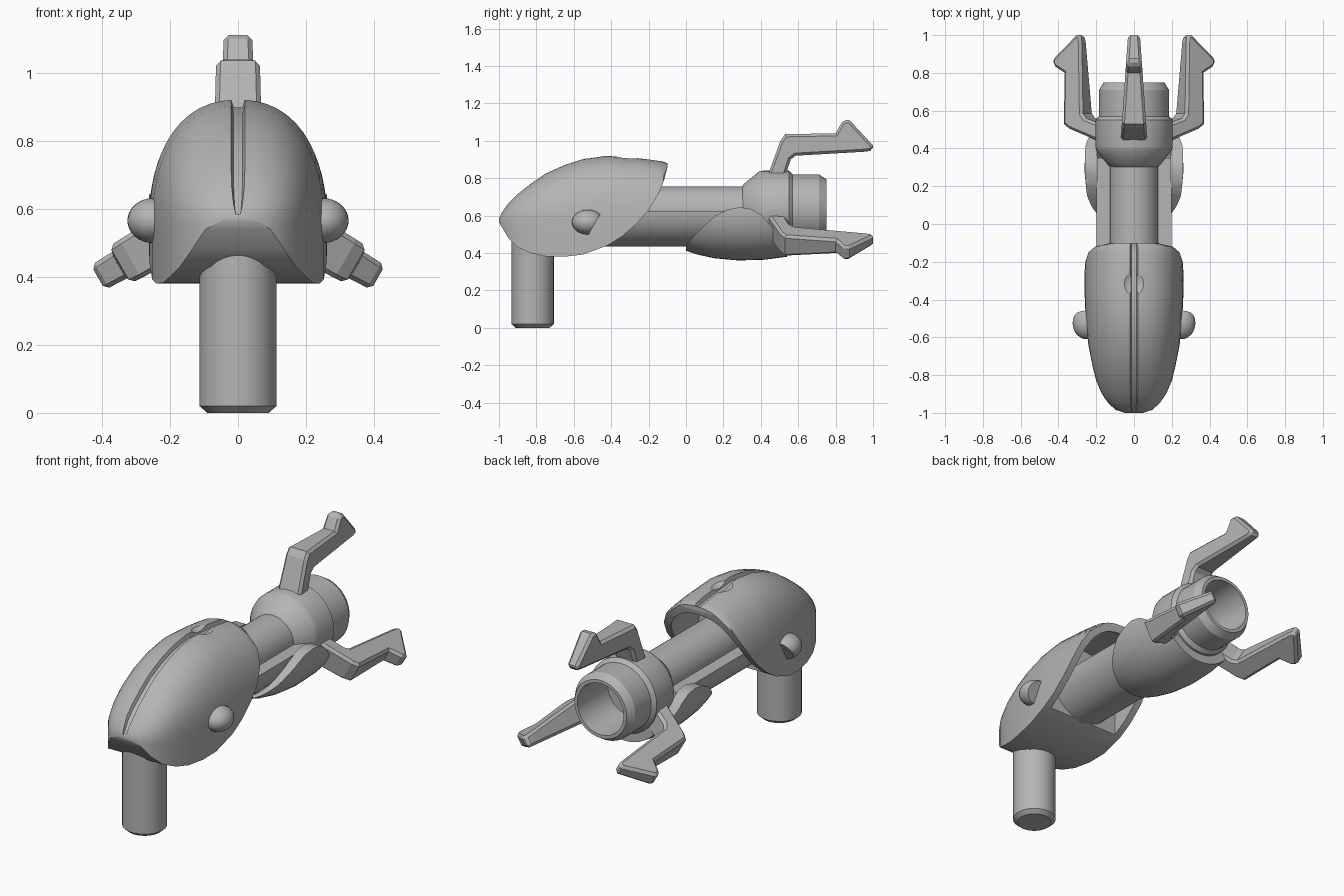
import bpy, bmesh, math
from mathutils import Vector, Matrix

cube = bpy.data.objects.get("Cube")
if cube:
    bpy.data.objects.remove(cube, do_unlink=True)

grey = bpy.data.materials.new("plain_grey")
grey.use_nodes = True
COLOUR = (0.46, 0.46, 0.46, 1)
grey.diffuse_color = COLOUR
grey.node_tree.nodes["Principled BSDF"].inputs["Base Color"].default_value = COLOUR

AXIS_Z = 0.635  # height of the barrel axis


def make(name, bm):
    bmesh.ops.recalc_face_normals(bm, faces=bm.faces)
    mesh = bpy.data.meshes.new(name)
    bm.to_mesh(mesh)
    bm.free()
    mesh.materials.append(grey)
    obj = bpy.data.objects.new(name, mesh)
    bpy.context.collection.objects.link(obj)
    return obj


def select(obj):
    bpy.ops.object.select_all(action='DESELECT')
    bpy.context.view_layer.objects.active = obj
    obj.select_set(True)


def smooth(obj, angle=35):
    select(obj)
    bpy.ops.object.shade_smooth_by_angle(angle=math.radians(angle))


def boolean(obj, cutter, operation):
    mod = obj.modifiers.new("cut", 'BOOLEAN')
    mod.object, mod.operation, mod.solver = cutter, operation, 'EXACT'
    select(obj)
    bpy.ops.object.modifier_apply(modifier=mod.name)
    bpy.data.objects.remove(cutter, do_unlink=True)


def bridge(bm, rings, closed=False):
    """Join rings of equal length with quads; cap the ends unless closed."""
    rows = [[bm.verts.new(p) for p in ring] for ring in rings]
    pairs = list(zip(rows, rows[1:])) + ([(rows[-1], rows[0])] if closed else [])
    for a, b in pairs:
        for i in range(len(a)):
            j = (i + 1) % len(a)
            bm.faces.new((a[i], a[j], b[j], b[i]))
    if not closed:
        bm.faces.new(rows[0])
        bm.faces.new(rows[-1])


def lathe(name, profile, z=AXIS_Z, closed=False, steps=48):
    """Spin (y, radius) points around the barrel axis."""
    bm = bmesh.new()
    turn = [2 * math.pi * i / steps for i in range(steps)]
    bridge(bm, [[(r * math.cos(a), y, z + r * math.sin(a)) for a in turn]
                for y, r in profile], closed)
    return make(name, bm)


def slab(name, outline, half_width):
    """Extrude a (y, z) outline across x; half_width is a function of y."""
    bm = bmesh.new()
    bridge(bm, [[(s * half_width(y), y, z) for y, z in outline] for s in (-1, 1)])
    return make(name, bm)


def slice_off(bm, point, normal):
    """Remove what lies on the normal's side of a plane and close the hole."""
    geom = bm.verts[:] + bm.edges[:] + bm.faces[:]
    cut = bmesh.ops.bisect_plane(bm, geom=geom, plane_co=point, plane_no=normal,
                                 clear_outer=True)["geom_cut"]
    edges = [e for e in cut if isinstance(e, bmesh.types.BMEdge)]
    bmesh.ops.contextual_create(bm, geom=edges)


def hood(name, stations, groove):
    """Loft arched sections given as (y, top, half width, bottom)."""
    rings = []
    for y, top, w, bottom in stations:
        half = []
        for k in range(15):
            z = bottom + (top - bottom) * math.sin(k / 14 * 0.92 * math.pi / 2)
            rise = max(0, (z - 0.55) / (top - 0.55))
            half.append((w * (1 - rise ** 2.3) ** (1 / 2.3), z))
        g = min(0.02, 0.14 * w)
        d = min(groove, 0.3 * (top - bottom))
        half += [(g, top), (g * 0.65, top - d)]
        ring = half + [(0, top - d)] + [(-x, z) for x, z in reversed(half)]
        rings.append([(x, y, z) for x, z in ring])
    bm = bmesh.new()
    bridge(bm, rings)
    return make(name, bm)


# Rear hood with a centre groove and a hollow back
stations = [(-1.0, 0.585, 0.05, 0.565), (-0.985, 0.615, 0.095, 0.54),
            (-0.95, 0.665, 0.135, 0.48), (-0.9, 0.715, 0.17, 0.43),
            (-0.83, 0.77, 0.2, 0.4), (-0.75, 0.825, 0.22, 0.382),
            (-0.65, 0.87, 0.24, 0.38), (-0.55, 0.902, 0.252, 0.392),
            (-0.42, 0.92, 0.26, 0.44), (-0.34, 0.912, 0.262, 0.49),
            (-0.26, 0.907, 0.262, 0.56), (-0.2, 0.9, 0.262, 0.63),
            (-0.15, 0.893, 0.262, 0.71), (-0.12, 0.888, 0.26, 0.78),
            (-0.1, 0.88, 0.255, 0.855)]
rear_hood = hood("rear_hood", stations, 0.022)
hollow = hood("hollow_cutter", [(y, t - 0.05, w - 0.04, min(b, 0.6) - 0.15)
                                for y, t, w, b in stations if y > -0.43], 0)
boolean(rear_hood, hollow, 'DIFFERENCE')

# Shallow dimple on top of the hood
bm = bmesh.new()
bmesh.ops.create_uvsphere(bm, u_segments=24, v_segments=16, radius=1,
                          matrix=Matrix.Translation((0, -0.31, 0.925)) @
                          Matrix.Diagonal((0.065, 0.07, 0.03, 1)))
boolean(rear_hood, make("dimple_cutter", bm), 'DIFFERENCE')
smooth(rear_hood)

# Side knobs, each a dome sliced off at a slant
for side, label in ((1, "left"), (-1, "right")):
    bm = bmesh.new()
    bmesh.ops.create_uvsphere(bm, u_segments=24, v_segments=16, radius=1,
                              matrix=Matrix.Translation((side * 0.25, -0.525, 0.565)) @
                              Matrix.Diagonal((0.075, 0.085, 0.066, 1)))
    slice_off(bm, Vector((0, -0.485, 0.56)), Vector((0, 0.86, -0.5)))
    smooth(make(label + "_knob", bm))

# Grip
bm = bmesh.new()
bridge(bm, [[(r * math.cos(a * math.pi / 16), -0.82 + r * math.sin(a * math.pi / 16), z)
             for a in range(32)] for z, r in ((0, 0.09), (0.02, 0.113), (0.5, 0.113))])
smooth(make("grip", bm))

# Barrel tube, and the half-round cradle under it
smooth(lathe("barrel_tube", [(-0.55, 0.128), (0.34, 0.128)], 0.628))
bm = bmesh.new()
bmesh.ops.create_cone(bm, cap_ends=True, segments=48, radius1=0.2, radius2=0.2, depth=0.9,
                      matrix=Matrix.Translation((0, -0.1, AXIS_Z)) @
                      Matrix.Rotation(math.pi / 2, 4, 'X'))
slice_off(bm, Vector((0, 0, 0.625)), Vector((0, 0, 1)))
smooth(make("barrel_cradle", bm))

# Collar and hollow muzzle
smooth(lathe("muzzle", [(0.3, 0.12), (0.31, 0.135), (0.39, 0.2), (0.41, 0.205),
                        (0.55, 0.205), (0.57, 0.185), (0.71, 0.185), (0.75, 0.16),
                        (0.75, 0.142), (0.5, 0.13)]), 30)

# Lower guard: a round sleeve trimmed to a leaf shape
guard = lathe("lower_guard", [(0, 0.21), (0.06, 0.23), (0.15, 0.25), (0.28, 0.262),
                              (0.42, 0.258), (0.54, 0.242), (0.54, 0.195), (0, 0.195)],
              0.622, closed=True)
leaf = slab("leaf_cutter", [(-0.01, 0.3), (-0.01, 0.425), (0.04, 0.49), (0.1, 0.55),
                            (0.16, 0.6), (0.22, 0.632), (0.29, 0.645), (0.35, 0.635),
                            (0.4, 0.605), (0.45, 0.55), (0.49, 0.515), (0.55, 0.49),
                            (0.55, 0.3)], lambda y: 0.5)
boolean(guard, leaf, 'INTERSECT')
smooth(guard)

# Three hooked prongs around the muzzle
hook = [(0.43, 0.16), (0.505, 0.365), (0.53, 0.4), (0.8, 0.405), (0.84, 0.475),
        (0.875, 0.475), (1.0, 0.34), (1.0, 0.315), (0.965, 0.307), (0.585, 0.285),
        (0.56, 0.265), (0.525, 0.16)]
for label, angle in (("top", 0), ("left", 120), ("right", -120)):
    prong = slab(label + "_prong", hook, lambda y: 0.07 - 0.07 * (y - 0.45))
    bevel = prong.modifiers.new("chamfer", 'BEVEL')
    bevel.width, bevel.segments = 0.014, 1
    bevel.limit_method, bevel.angle_limit = 'ANGLE', math.radians(60)
    select(prong)
    bpy.ops.object.modifier_apply(modifier=bevel.name)
    prong.data.transform(Matrix.Translation((0, 0, AXIS_Z)) @
                         Matrix.Rotation(math.radians(angle), 4, 'Y'))
